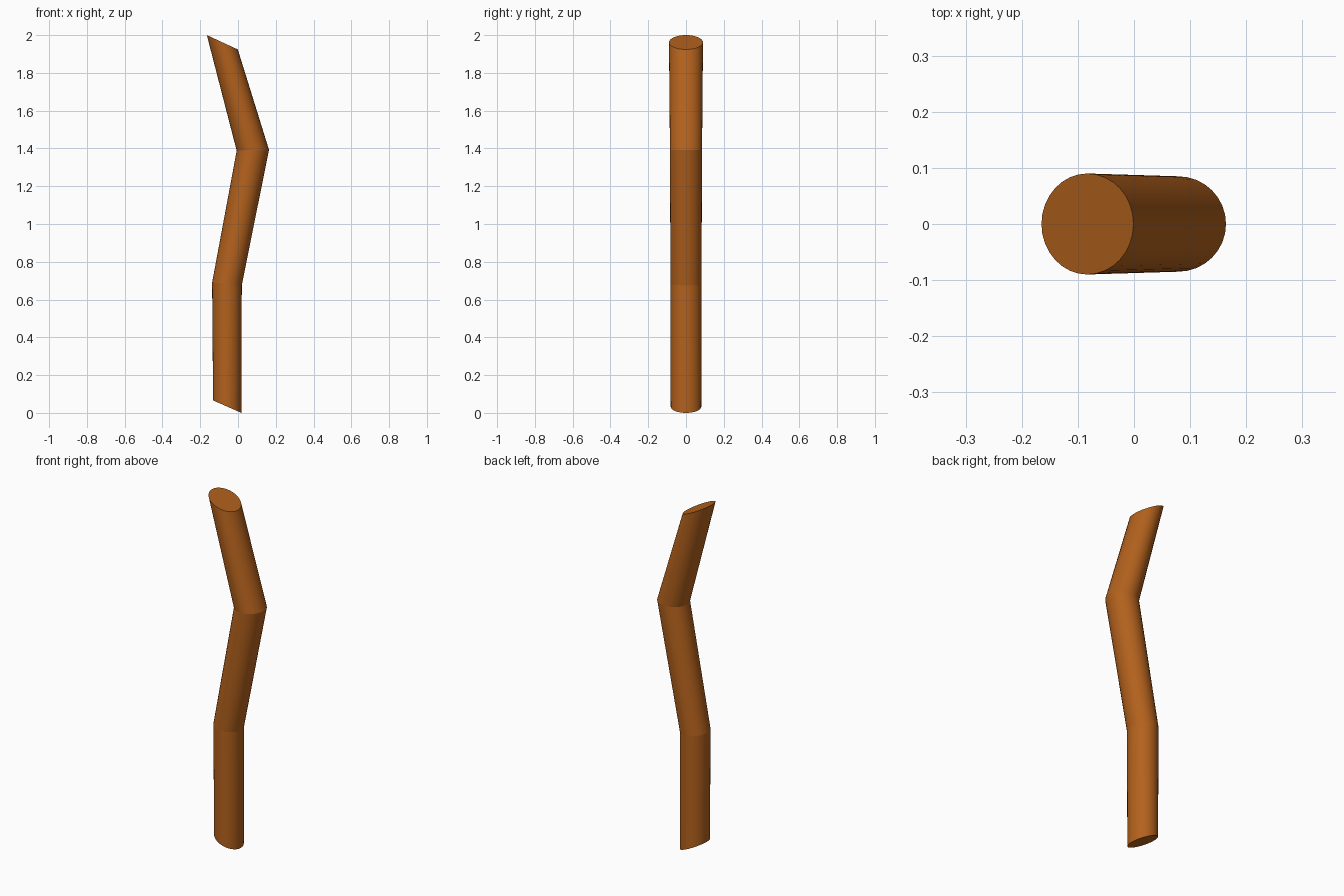
import bpy, bmesh, math

if "Cube" in bpy.data.objects:
    bpy.data.objects.remove(bpy.data.objects["Cube"])

SIDES = 32
# Slanted cross-sections: left x, left z, right x, right z, half depth
SECTIONS = [
    (-0.132, 0.066, 0.018, 0.0, 0.081),
    (-0.137, 0.69, 0.02, 0.675, 0.082),
    (-0.007, 1.388, 0.164, 1.393, 0.085),
    (-0.165, 2.0, -0.001, 1.924, 0.09),
]


def make_ring(bm, section):
    lx, lz, rx, rz, depth = section
    ring = []
    for i in range(SIDES):
        a = 2 * math.pi * i / SIDES
        t = (1 + math.cos(a)) / 2
        ring.append(bm.verts.new((lx + (rx - lx) * t, depth * math.sin(a), lz + (rz - lz) * t)))
    return ring


# Bent stick lofted through the sections, capped at both ends
bm = bmesh.new()
rings = [make_ring(bm, s) for s in SECTIONS]
for low, high in zip(rings, rings[1:]):
    for i in range(SIDES):
        j = (i + 1) % SIDES
        bm.faces.new((low[i], low[j], high[j], high[i])).smooth = True
bm.faces.new(rings[0][::-1])
bm.faces.new(rings[-1])

# Crisp creases at the bends and ends
for ring in rings:
    for i in range(SIDES):
        bm.edges.get((ring[i], ring[(i + 1) % SIDES])).smooth = False

mesh = bpy.data.meshes.new("bent_stick")
bm.to_mesh(mesh)
bm.free()
stick = bpy.data.objects.new("bent_stick", mesh)
bpy.context.collection.objects.link(stick)

# Brown wood
wood = bpy.data.materials.new("brown_wood")
wood.diffuse_color = (0.45, 0.12, 0.012, 1)
wood.use_nodes = True
wood.node_tree.nodes["Principled BSDF"].inputs["Base Color"].default_value = wood.diffuse_color
mesh.materials.append(wood)
